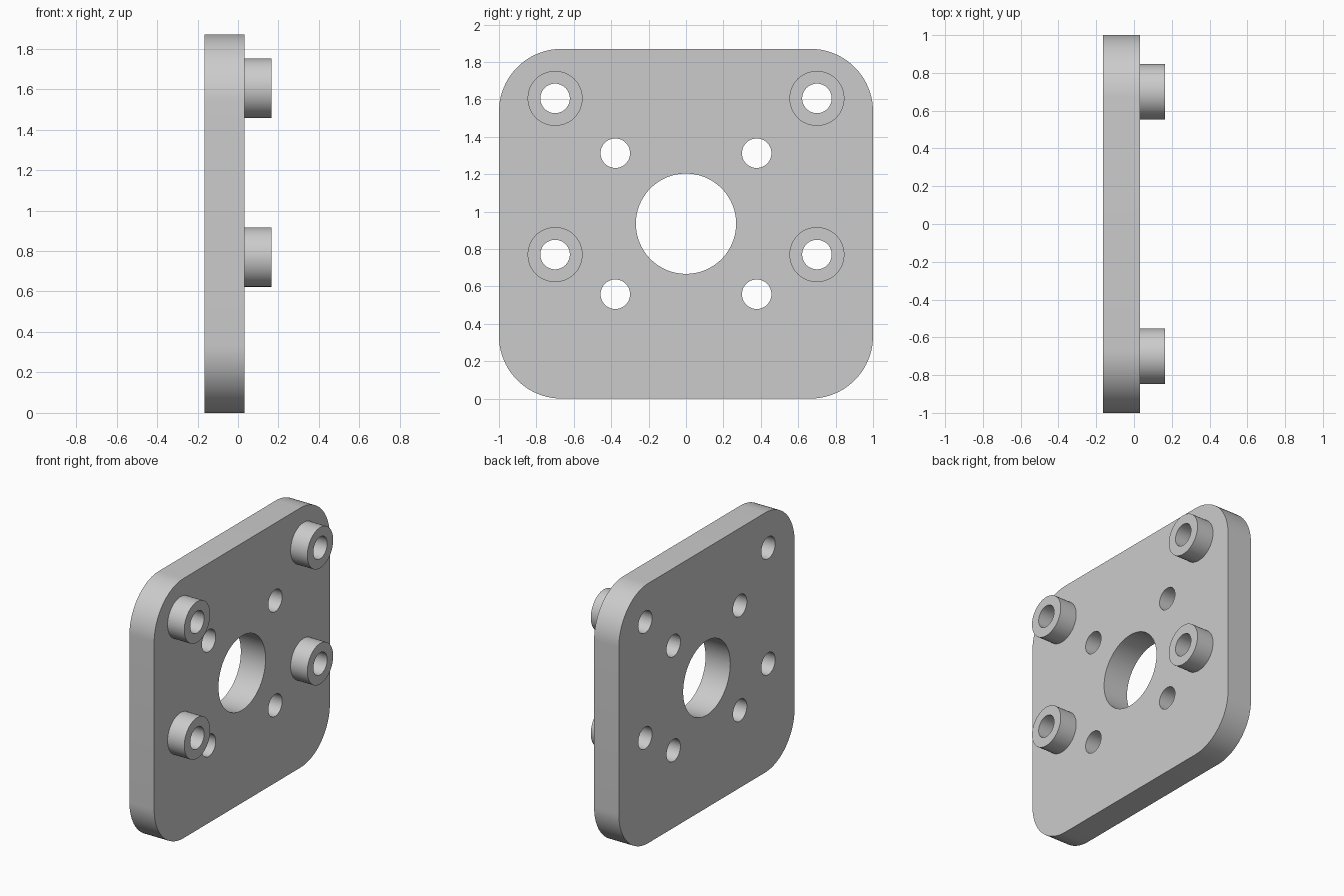
import bpy, bmesh
from math import pi, cos, sin, radians
from mathutils import Vector

cube = bpy.data.objects.get("Cube")
if cube:
    bpy.data.objects.remove(cube, do_unlink=True)

# Main dimensions
BACK, FACE, BOSS_TOP = -0.165, 0.032, 0.165
HEIGHT, CORNER = 1.87, 0.335
MID = HEIGHT / 2
BOSS_Y, BOSS_Z = 0.70, (0.77, 1.605)
BORE, BOSS_R = 0.079, 0.147

grey = bpy.data.materials.new("light grey")
grey.use_nodes = True
colour = (0.6, 0.6, 0.6, 1)
grey.diffuse_color = colour
grey.node_tree.nodes["Principled BSDF"].inputs["Base Color"].default_value = colour


def finish(bm, name):
    mesh = bpy.data.meshes.new(name)
    bm.to_mesh(mesh)
    bm.free()
    mesh.materials.append(grey)
    obj = bpy.data.objects.new(name, mesh)
    bpy.context.collection.objects.link(obj)
    bpy.ops.object.select_all(action='DESELECT')
    obj.select_set(True)
    bpy.context.view_layer.objects.active = obj
    bpy.ops.object.shade_smooth_by_angle(angle=radians(30))
    return obj


def arc(y, z, r, start, sweep, steps):
    return [(y + r * cos(start + sweep * i / steps),
             z + r * sin(start + sweep * i / steps)) for i in range(steps + 1)]


def loop(bm, points):
    verts = [bm.verts.new((BACK, y, z)) for y, z in points]
    return [bm.edges.new((v, verts[i - 1])) for i, v in enumerate(verts)]


# Plate: rounded outline with round holes, extruded to thickness
bm = bmesh.new()
outline = []
for i, (sy, sz) in enumerate([(1, 1), (-1, 1), (-1, -1), (1, -1)]):
    outline += arc(sy * (1 - CORNER), MID + sz * (MID - CORNER),
                   CORNER, i * pi / 2, pi / 2, 20)
edges = loop(bm, outline)
holes = [(0, MID, 0.268, 96)]
for side in (-1, 1):
    holes += [(side * BOSS_Y, z, BORE, 48) for z in BOSS_Z]
    holes += [(side * 0.378, MID + dz, BORE, 48) for dz in (-0.377, 0.377)]
for y, z, r, steps in holes:
    edges += loop(bm, arc(y, z, r, 0, 2 * pi, steps)[:-1])
bmesh.ops.triangle_fill(bm, edges=edges, use_beauty=True, normal=(-1, 0, 0))
result = bmesh.ops.extrude_face_region(bm, geom=bm.faces[:], use_keep_orig=True)
front = [g for g in result["geom"] if isinstance(g, bmesh.types.BMVert)]
bmesh.ops.translate(bm, verts=front, vec=(FACE - BACK, 0, 0))
bmesh.ops.recalc_face_normals(bm, faces=bm.faces[:])
finish(bm, "mounting_plate")


# Standoff bosses: tubes around the four outer holes
def boss(name, y, z):
    bm = bmesh.new()
    profile = [(FACE, BORE), (BOSS_TOP, BORE), (BOSS_TOP, BOSS_R), (FACE, BOSS_R)]
    verts = [bm.verts.new((x, y + r, z)) for x, r in profile]
    ring = [bm.edges.new((v, verts[i - 1])) for i, v in enumerate(verts)]
    bmesh.ops.spin(bm, geom=verts + ring, cent=(0, y, z), axis=(1, 0, 0),
                   angle=2 * pi, steps=48, use_merge=True)
    bmesh.ops.remove_doubles(bm, verts=bm.verts[:], dist=0.0001)
    bmesh.ops.recalc_face_normals(bm, faces=bm.faces[:])
    # Open the end that sits against the plate
    base = [f for f in bm.faces if f.normal.x < -0.9]
    bmesh.ops.delete(bm, geom=base, context='FACES_ONLY')
    finish(bm, name)


for side, y in (("front", -BOSS_Y), ("back", BOSS_Y)):
    for level, z in zip(("lower", "upper"), BOSS_Z):
        boss(f"{level}_{side}_boss", y, z)
